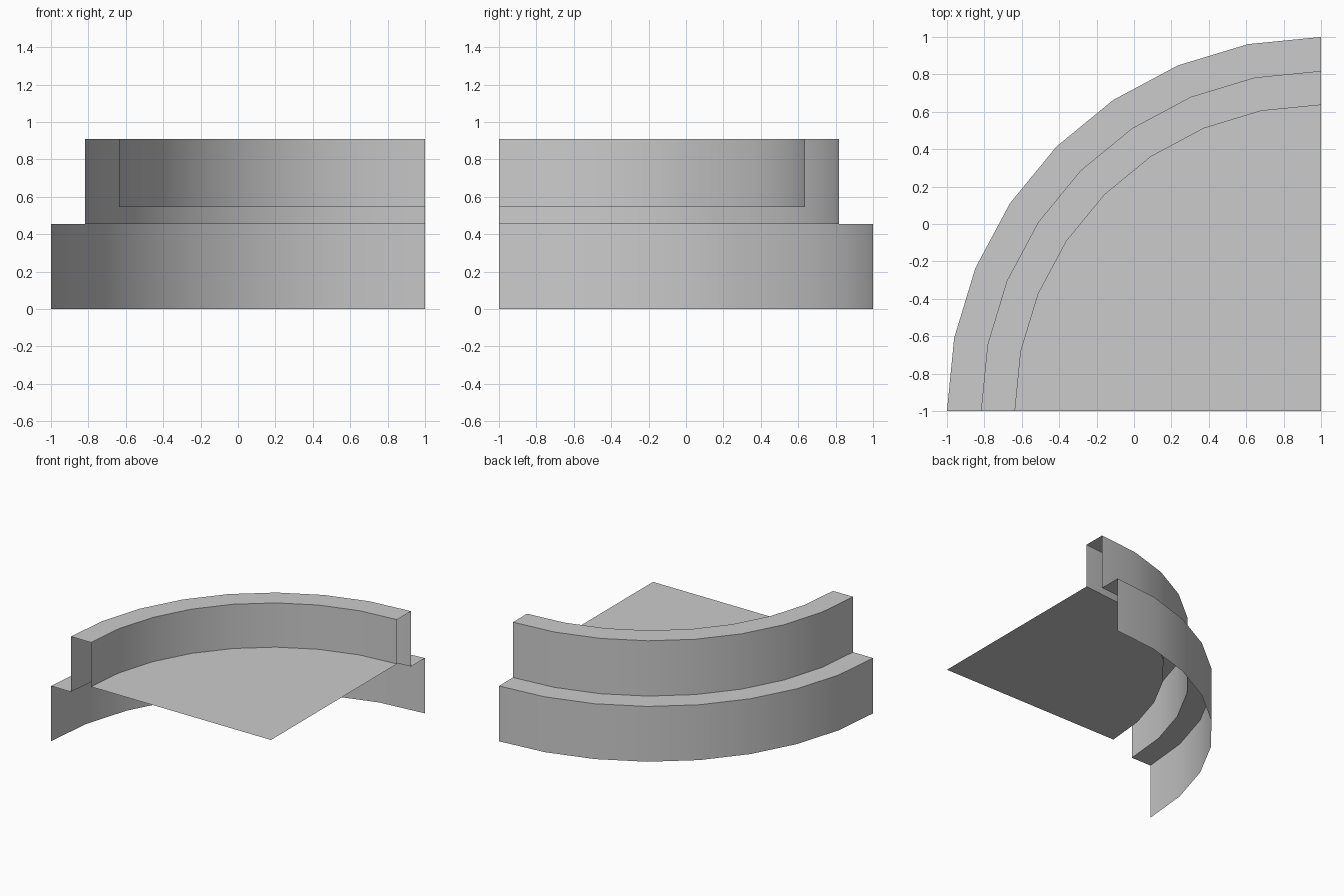
import bpy, bmesh, math
from mathutils import Vector

cube = bpy.data.objects.get("Cube")
if cube:
    bpy.data.objects.remove(cube)

# Plain grey material
grey = bpy.data.materials.new("light_grey")
grey.use_nodes = True
COLOUR = (0.6, 0.6, 0.6, 1)
grey.diffuse_color = COLOUR
grey.node_tree.nodes["Principled BSDF"].inputs["Base Color"].default_value = COLOUR

U = 2 / 11                      # one module: the outer radius is eleven
CENTRE = Vector((1, -1, 0))     # corner the quarter circle turns about
SEGMENTS = 8


def quarter_sweep(name, profile):
    """Sweep an open (radius, height) profile a quarter turn, leaving the ends open."""
    bm = bmesh.new()
    rings = []
    for i in range(SEGMENTS + 1):
        a = math.pi / 2 * (1 + i / SEGMENTS)
        out = Vector((math.cos(a), math.sin(a), 0))
        rings.append([bm.verts.new(CENTRE + out * r * U + Vector((0, 0, h * U)))
                      for r, h in profile])
    for p, q in zip(rings, rings[1:]):
        for k in range(len(profile) - 1):
            bm.faces.new((p[k], q[k], q[k + 1], p[k + 1]))
    bmesh.ops.remove_doubles(bm, verts=bm.verts, dist=1e-5)
    mesh = bpy.data.meshes.new(name)
    bm.to_mesh(mesh)
    bm.free()
    mesh.materials.append(grey)
    obj = bpy.data.objects.new(name, mesh)
    bpy.context.collection.objects.link(obj)
    bpy.ops.object.select_all(action="DESELECT")
    obj.select_set(True)
    bpy.context.view_layer.objects.active = obj
    bpy.ops.object.shade_smooth_by_angle(angle=math.radians(30))
    return obj


# Outer wall with its ledge, raised hollow rim, and the flat floor inside
quarter_sweep("lower_step", [(11, 0), (11, 2.5), (10, 2.5)])
quarter_sweep("upper_rim", [(10, 2.5), (10, 5), (9, 5), (9, 3)])
quarter_sweep("floor", [(9, 3), (0, 3)])
